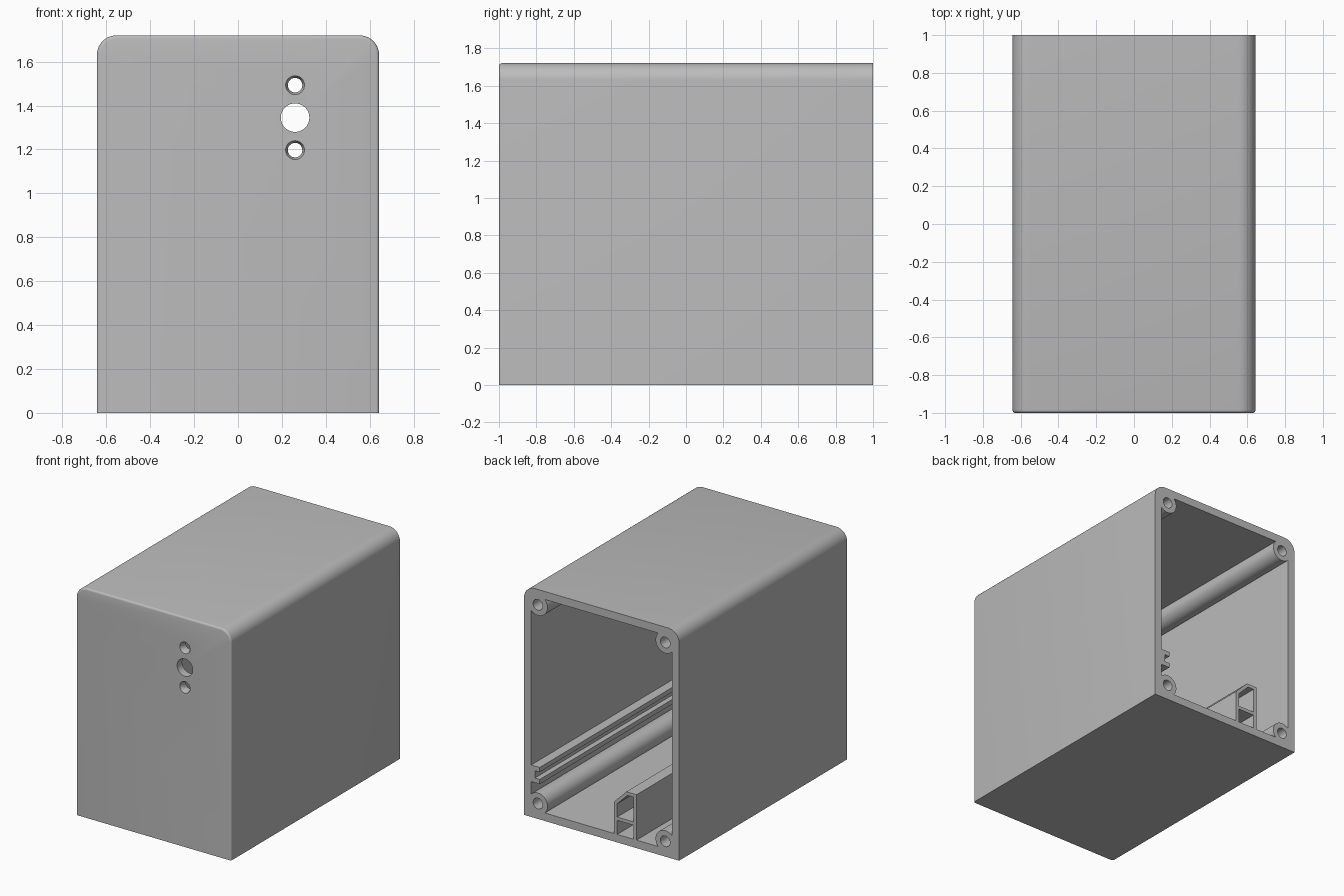
import bpy, bmesh, math

W, H, L = 0.643, 1.72, 1.0      # half width, height, half length
WALL, FRONT, OVER = 0.06, -0.94, 1.2

if "Cube" in bpy.data.objects:
    bpy.data.objects.remove(bpy.data.objects["Cube"], do_unlink=True)

grey = bpy.data.materials.new("light grey plastic")
grey.use_nodes = True
grey.diffuse_color = (0.5, 0.5, 0.5, 1)
grey.node_tree.nodes["Principled BSDF"].inputs["Base Color"].default_value = (0.5, 0.5, 0.5, 1)


def prism(name, points, y0, y1, front_round=0):
    """Extrude an (x, z) profile along y."""
    bm = bmesh.new()
    base = bm.faces.new([bm.verts.new((x, y0, z)) for x, z in points])
    out = bmesh.ops.extrude_face_region(bm, geom=[base], use_keep_orig=True)
    for v in out["geom"]:
        if isinstance(v, bmesh.types.BMVert):
            v.co.y = y1
    bmesh.ops.recalc_face_normals(bm, faces=bm.faces)
    if front_round:
        rim = [e for e in bm.edges if all(v.co.y == y0 for v in e.verts)
               and any(v.co.z > 0.01 for v in e.verts)]
        bmesh.ops.bevel(bm, geom=rim, offset=front_round, segments=4,
                        profile=0.5, affect='EDGES')
    return finish(name, bm)


def finish(name, bm):
    mesh = bpy.data.meshes.new(name)
    bm.to_mesh(mesh)
    bm.free()
    mesh.materials.append(grey)
    ob = bpy.data.objects.new(name, mesh)
    bpy.context.collection.objects.link(ob)
    return ob


def rect(x0, x1, z0, z1):
    return [(x0, z0), (x1, z0), (x1, z1), (x0, z1)]


def arc(cx, cz, r, a0, a1, n):
    return [(cx + r * math.cos(math.radians(a0 + (a1 - a0) * i / n)),
             cz + r * math.sin(math.radians(a0 + (a1 - a0) * i / n))) for i in range(n + 1)]


def circle(cx, cz, r, n=40):
    return arc(cx, cz, r, 0, 360, n)[:-1]


def cone(name, cx, cz, y0, r0, y1, r1, n=40):
    bm = bmesh.new()
    rings = [[bm.verts.new((x, y, z)) for x, z in circle(cx, cz, r, n)]
             for y, r in ((y0, r0), (y1, r1))]
    for ring in rings:
        bm.faces.new(ring)
    for i in range(n):
        j = (i + 1) % n
        bm.faces.new((rings[0][i], rings[0][j], rings[1][j], rings[1][i]))
    bmesh.ops.recalc_face_normals(bm, faces=bm.faces)
    return finish(name, bm)


def cut(target, cutter):
    """Subtract the cutter and discard it."""
    mod = target.modifiers.new("cut", 'BOOLEAN')
    mod.operation, mod.solver, mod.object = 'DIFFERENCE', 'EXACT', cutter
    bpy.context.view_layer.objects.active = target
    bpy.ops.object.modifier_apply(modifier=mod.name)
    bpy.data.objects.remove(cutter, do_unlink=True)


# Outer block: square bottom corners, rounded top corners, softened front rim
R = 0.09
outline = [(-W, 0), (W, 0)] + arc(W - R, H - R, R, 0, 90, 12) + arc(R - W, H - R, R, 90, 180, 12)
housing = prism("housing", outline, -L, L, 0.015)

# Cavity, with the material of the inner features left standing
cavity = prism("cavity", rect(WALL - W, W - WALL, WALL, H - WALL), FRONT, 1.1)
INSET = 0.115
corners = [(s * (W - INSET), z) for s in (-1, 1) for z in (INSET, H - INSET)]
for x, z in corners:
    cut(cavity, prism("screw_boss", circle(x, z, 0.08), -L, OVER))

# Slotted board rail on the left wall
rail = [(0.7, 0.265), (0.513, 0.265), (0.513, 0.3), (0.553, 0.3),
        (0.553, 0.355), (0.513, 0.355), (0.513, 0.39), (0.7, 0.39)]
cut(cavity, prism("board_rail", rail, -L, OVER))

# Chamfered floor duct
duct = [(-0.29, 0), (-0.105, 0), (-0.105, 0.3), (-0.205, 0.4), (-0.29, 0.4)]
cut(cavity, prism("floor_duct", duct, -L, OVER))
cut(housing, cavity)

# Two channels of the duct
upper = [(-0.265, 0.19), (-0.13, 0.19), (-0.13, 0.29), (-0.215, 0.375), (-0.265, 0.375)]
cut(housing, prism("upper_channel", upper, FRONT, 1.1))
cut(housing, prism("lower_channel", rect(-0.265, -0.13, WALL, 0.165), FRONT, 1.1))

# Screw holes in the bosses
for x, z in corners:
    cut(housing, prism("screw_hole", circle(x, z, 0.04, 32), 0.4, 1.1))

# Front openings: one large hole between two countersunk screw holes
cut(housing, prism("front_hole", circle(0.26, 1.345, 0.065, 48), -1.1, -0.8))
for z in (1.197, 1.493):
    cut(housing, prism("front_screw_hole", circle(0.26, z, 0.033), -1.1, -0.8))
    cut(housing, cone("countersink", 0.26, z, -1.01, 0.047, -0.97, 0.031))

# Smooth shading with sharp edges kept
bpy.ops.object.select_all(action='DESELECT')
housing.select_set(True)
bpy.context.view_layer.objects.active = housing
bpy.ops.object.shade_smooth_by_angle(angle=math.radians(30))
